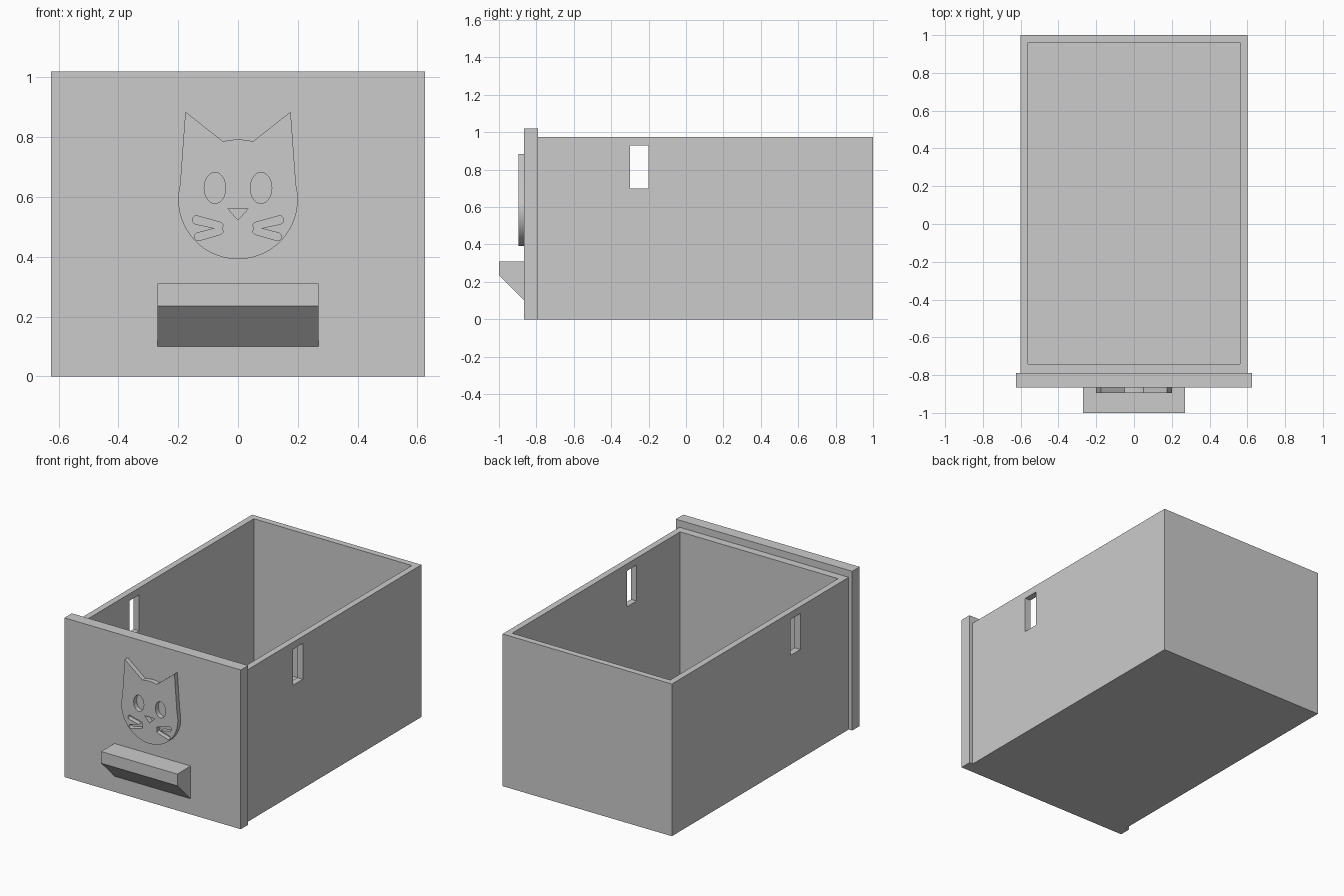
import bpy, bmesh
from math import sin, cos, pi, radians

cube = bpy.data.objects.get("Cube")
if cube:
    bpy.data.objects.remove(cube, do_unlink=True)

grey = bpy.data.materials.new("plain grey")
grey.use_nodes = True
GREY = (0.6, 0.6, 0.6, 1)
grey.diffuse_color = GREY
grey.node_tree.nodes["Principled BSDF"].inputs["Base Color"].default_value = GREY


def add_object(name, data):
    obj = bpy.data.objects.new(name, data)
    bpy.context.collection.objects.link(obj)
    data.materials.append(grey)
    return obj


def box(name, low, high):
    bm = bmesh.new()
    bmesh.ops.create_cube(bm, size=1)
    for v in bm.verts:
        v.co = [h if c > 0 else l for c, l, h in zip(v.co, low, high)]
    mesh = bpy.data.meshes.new(name)
    bm.to_mesh(mesh)
    bm.free()
    return add_object(name, mesh)


def activate(obj):
    bpy.ops.object.select_all(action='DESELECT')
    obj.select_set(True)
    bpy.context.view_layer.objects.active = obj


def cut(target, cutter):
    mod = target.modifiers.new("cut", 'BOOLEAN')
    mod.operation = 'DIFFERENCE'
    mod.solver = 'EXACT'
    mod.object = cutter
    activate(target)
    bpy.ops.object.modifier_apply(modifier=mod.name)
    bpy.data.objects.remove(cutter, do_unlink=True)


def arc(cx, cz, rx, rz, start, end, steps):
    angles = [radians(start + (end - start) * i / steps) for i in range(steps + 1)]
    return [(cx + rx * cos(a), cz + rz * sin(a)) for a in angles]


def mirrored(points):
    return [(-x, z) for x, z in reversed(points)]


# open drawer box with a slot through both side walls
tray = box("drawer_box", (-0.6, -0.79, 0), (0.6, 1, 0.975))
cut(tray, box("cavity", (-0.56, -0.74, 0.04), (0.56, 0.96, 1.2)))
cut(tray, box("slots", (-0.8, -0.3, 0.7), (0.8, -0.2, 0.93)))

# front panel, slightly wider and taller than the box
box("front_panel", (-0.625, -0.865, 0), (0.625, -0.79, 1.02))

# handle: a ledge with a sloping underside
profile = [(-0.865, 0.31), (-1, 0.31), (-1, 0.235), (-0.865, 0.1)]
bm = bmesh.new()
side = bm.faces.new([bm.verts.new((-0.27, y, z)) for y, z in profile])
grown = bmesh.ops.extrude_face_region(bm, geom=[side])["geom"]
for v in grown:
    if isinstance(v, bmesh.types.BMVert):
        v.co.x = 0.27
if len(bm.faces) < 6:
    bm.faces.new([v for v in bm.verts if v.co.x < 0])
bmesh.ops.recalc_face_normals(bm, faces=bm.faces)
mesh = bpy.data.meshes.new("handle")
bm.to_mesh(mesh)
bm.free()
add_object("handle", mesh)

# cat face plate: round head with two ears, pierced by eyes, nose and whiskers
head = arc(0, 0.592, 0.2, 0.2, -90, 14, 26) + [(0.176, 0.885)] \
    + arc(0, 0.592, 0.2, 0.2, 75.5, 90, 4)
outline = head + mirrored(head)[1:-1]
eye = arc(0.077, 0.63, 0.036, 0.052, 0, 345, 23)
nose = [(-0.035, 0.562), (0.035, 0.562), (0, 0.523)]
whiskers = [(0.056, 0.514)] + arc(0.139, 0.523, 0.014, 0.014, 105, -75, 8) \
    + [(0.077, 0.495)] + arc(0.133, 0.467, 0.013, 0.013, 75, -105, 8) \
    + [(0.057, 0.475), (0.05, 0.482), (0.052, 0.495), (0.05, 0.507)]

curve = bpy.data.curves.new("cat_face", 'CURVE')
curve.dimensions = '2D'
curve.fill_mode = 'BOTH'
curve.extrude = 0.015
for shape in (outline, eye, mirrored(eye), nose, whiskers, mirrored(whiskers)):
    spline = curve.splines.new('POLY')
    spline.points.add(len(shape) - 1)
    for point, (x, z) in zip(spline.points, shape):
        point.co = (x, z, 0, 1)
    spline.use_cyclic_u = True
cat = add_object("cat_face", curve)
cat.rotation_euler.x = pi / 2
cat.location.y = -0.88
activate(cat)
bpy.ops.object.convert(target='MESH')
bm = bmesh.new()
bm.from_mesh(cat.data)
bmesh.ops.remove_doubles(bm, verts=bm.verts, dist=0.0001)
bmesh.ops.recalc_face_normals(bm, faces=bm.faces)
bm.to_mesh(cat.data)
bm.free()
bpy.ops.object.shade_smooth_by_angle(angle=radians(30))
